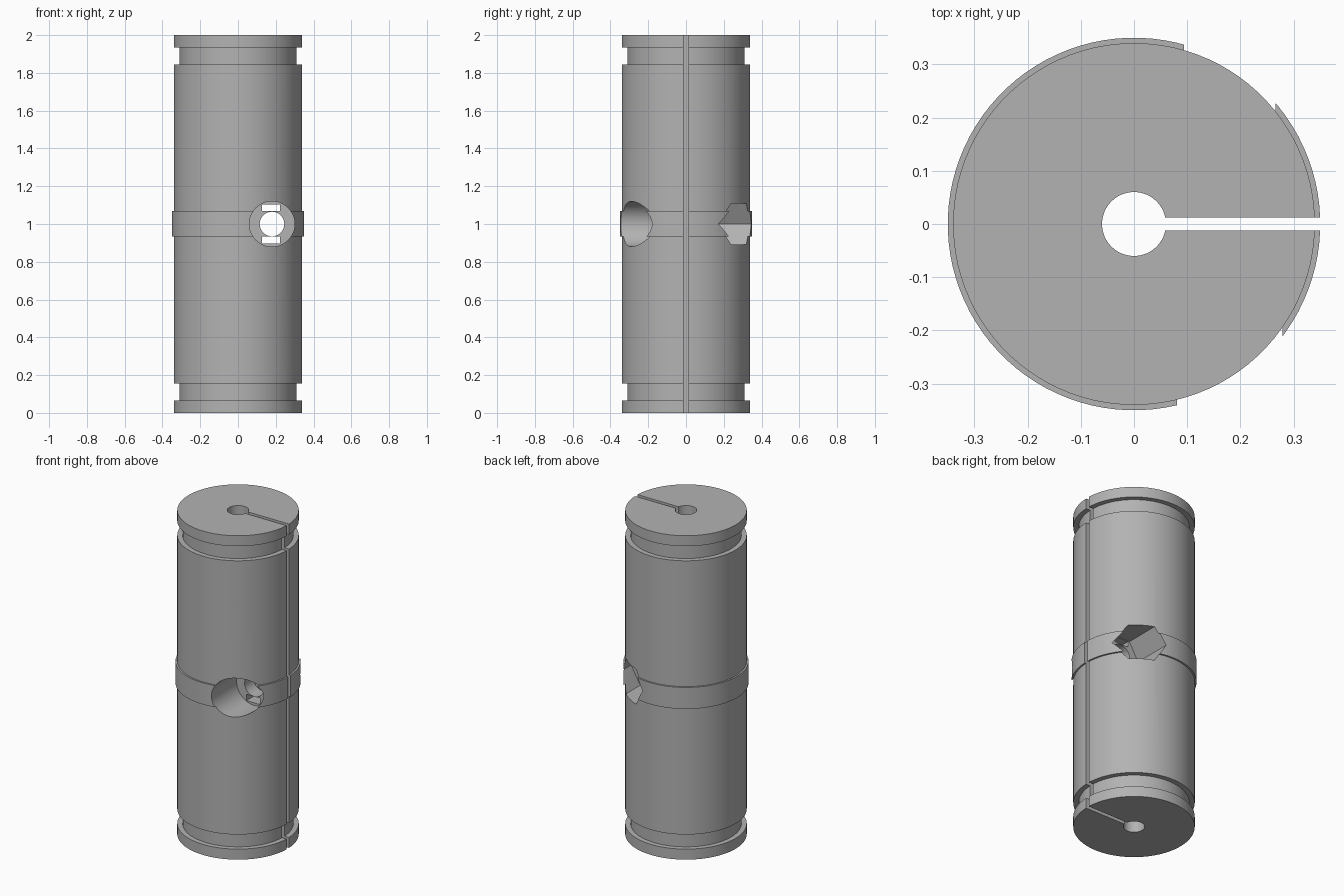
import bpy, bmesh, math
from mathutils import Matrix

if "Cube" in bpy.data.objects:
    bpy.data.objects.remove(bpy.data.objects["Cube"])

grey = bpy.data.materials.new("plain grey")
grey.diffuse_color = (0.45, 0.45, 0.45, 1)
grey.use_nodes = True
grey.node_tree.nodes["Principled BSDF"].inputs["Base Color"].default_value = grey.diffuse_color


def make(name, bm):
    bmesh.ops.recalc_face_normals(bm, faces=bm.faces)
    me = bpy.data.meshes.new(name)
    bm.to_mesh(me)
    bm.free()
    me.materials.append(grey)
    ob = bpy.data.objects.new(name, me)
    bpy.context.collection.objects.link(ob)
    return ob


def prism_y(name, sides, r, y0, y1, x=0.18, z=1.0):
    """Prism along y, with a corner pointing to +x."""
    bm = bmesh.new()
    ring = [bm.verts.new((x + r * math.cos(2 * math.pi * i / sides), y0,
                          z + r * math.sin(2 * math.pi * i / sides))) for i in range(sides)]
    face = bm.faces.new(ring)
    ext = bmesh.ops.extrude_face_region(bm, geom=[face])
    for v in ext["geom"]:
        if isinstance(v, bmesh.types.BMVert):
            v.co.y = y1
    return make(name, bm)


def box(name, x0, x1, y0, y1, z0, z1):
    bm = bmesh.new()
    bmesh.ops.create_cube(bm, size=1, matrix=Matrix.Translation(
        ((x0 + x1) / 2, (y0 + y1) / 2, (z0 + z1) / 2))
        @ Matrix.Diagonal((x1 - x0, y1 - y0, z1 - z0, 1)))
    return make(name, bm)


# Turned body: bore, end grooves and raised middle band
profile = [(0.06, 0), (0.34, 0), (0.34, 0.065), (0.31, 0.065), (0.31, 0.155), (0.34, 0.155),
           (0.34, 0.935), (0.35, 0.935), (0.35, 1.068), (0.34, 1.068),
           (0.34, 1.845), (0.31, 1.845), (0.31, 1.935), (0.34, 1.935), (0.34, 2), (0.06, 2)]
N = 96
bm = bmesh.new()
rings = []
for i in range(N):
    a = 2 * math.pi * (i + 0.5) / N
    rings.append([bm.verts.new((r * math.cos(a), r * math.sin(a), z)) for r, z in profile])
for i in range(N):
    p, q = rings[i], rings[(i + 1) % N]
    for j in range(len(profile)):
        k = (j + 1) % len(profile)
        bm.faces.new((p[j], q[j], q[k], p[k]))
body = make("clamp_cylinder", bm)

# Cutters: clamp slot, bolt hole, bolt head recess, nut pocket, two small windows
cutters = [
    box("slot_cutter", 0.03, 0.5, -0.012, 0.012, -0.1, 2.1),
    prism_y("bolt_hole_cutter", 48, 0.065, -0.5, 0.5),
    prism_y("bolt_head_cutter", 64, 0.12, -0.5, -0.1),
    prism_y("nut_cutter", 6, 0.125, 0.1, 0.5),
    box("upper_window_cutter", 0.128, 0.222, -0.15, 0.15, 1.07, 1.104),
    box("lower_window_cutter", 0.128, 0.222, -0.15, 0.15, 0.896, 0.935),
]
for c in cutters:
    c.hide_render = True
    m = body.modifiers.new(c.name, 'BOOLEAN')
    m.operation = 'DIFFERENCE'
    m.solver = 'EXACT'
    m.object = c

# Bake the cuts and discard the cutters
dg = bpy.context.evaluated_depsgraph_get()
mesh = bpy.data.meshes.new_from_object(body.evaluated_get(dg))
body.modifiers.clear()
body.data = mesh
for c in cutters:
    bpy.data.objects.remove(c)

bpy.context.view_layer.objects.active = body
body.select_set(True)
bpy.ops.object.shade_smooth_by_angle(angle=math.radians(30))
